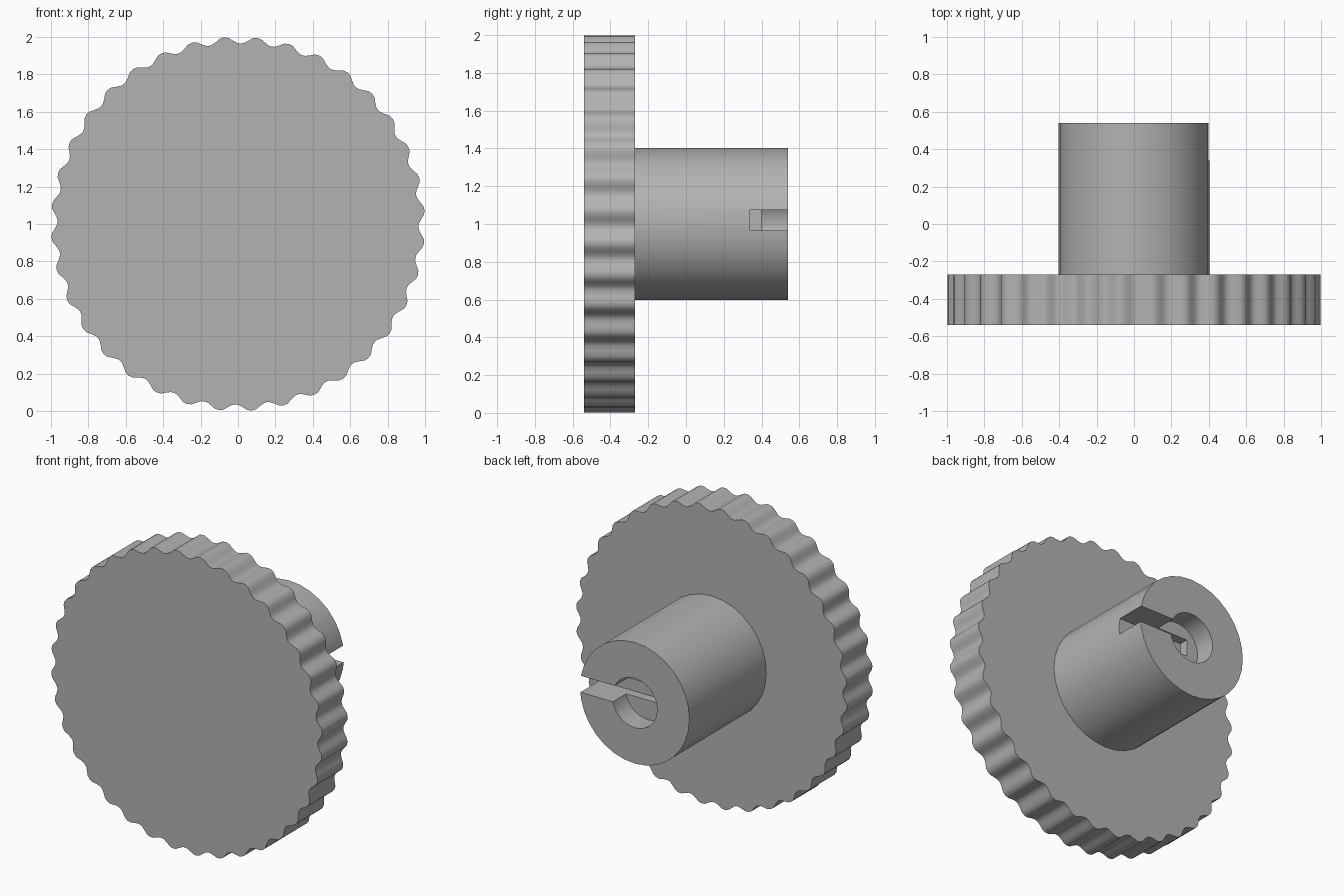
import bpy
import bmesh
from math import cos, sin, pi, radians

default = bpy.data.objects.get("Cube")
if default:
    bpy.data.objects.remove(default)

GREY = (0.45, 0.45, 0.45, 1)
grey = bpy.data.materials.new("plain grey")
grey.diffuse_color = GREY
grey.use_nodes = True
grey.node_tree.nodes["Principled BSDF"].inputs["Base Color"].default_value = GREY

AXIS_Z = 1.0


def extrude_profile(name, points, y0, y1):
    """Solid with an (x, z) outline, running from y0 to y1."""
    bm = bmesh.new()
    face = bm.faces.new([bm.verts.new((x, y0, z)) for x, z in points])
    moved = bmesh.ops.extrude_face_region(bm, geom=[face])["geom"]
    bmesh.ops.translate(bm, vec=(0, y1 - y0, 0),
                        verts=[v for v in moved if isinstance(v, bmesh.types.BMVert)])
    bmesh.ops.recalc_face_normals(bm, faces=bm.faces)
    mesh = bpy.data.meshes.new(name)
    bm.to_mesh(mesh)
    bm.free()
    mesh.materials.append(grey)
    obj = bpy.data.objects.new(name, mesh)
    bpy.context.collection.objects.link(obj)
    return obj


def ring(radius, count):
    return [(radius * cos(2 * pi * i / count), AXIS_Z + radius * sin(2 * pi * i / count))
            for i in range(count)]


def select_only(obj):
    bpy.ops.object.select_all(action="DESELECT")
    obj.select_set(True)
    bpy.context.view_layer.objects.active = obj


def cut(obj, cutter):
    mod = obj.modifiers.new("cut", "BOOLEAN")
    mod.operation = "DIFFERENCE"
    mod.solver = "EXACT"
    mod.object = cutter
    select_only(obj)
    bpy.ops.object.modifier_apply(modifier=mod.name)
    bpy.data.objects.remove(cutter)


# Knurled wheel: narrow rounded ridges with shallow scallops between them
TEETH = 36
TOOTH = [(-1.3, 0.996), (0, 1.0), (1.3, 0.996), (2.7, 0.980),
         (4.0, 0.968), (5.0, 0.965), (6.0, 0.968), (7.3, 0.980)]
outline = []
for t in range(TEETH):
    for degrees, radius in TOOTH:
        a = radians(4.2 + t * 360 / TEETH + degrees)
        outline.append((radius * cos(a), AXIS_Z + radius * sin(a)))
wheel = extrude_profile("knurled_wheel", outline, -0.54, -0.27)

# Hub with a shallow bore and a one-sided key slot
hub = extrude_profile("hub", ring(0.403, 32), -0.27, 0.54)
cut(hub, extrude_profile("bore_cutter", ring(0.165, 32), 0.40, 0.7))
slot = [(-0.08, 0.965), (0.6, 0.965), (0.6, 1.075), (-0.08, 1.075)]
cut(hub, extrude_profile("slot_cutter", slot, 0.34, 0.7))

for part in (wheel, hub):
    select_only(part)
    bpy.ops.object.shade_smooth_by_angle(angle=radians(35))
